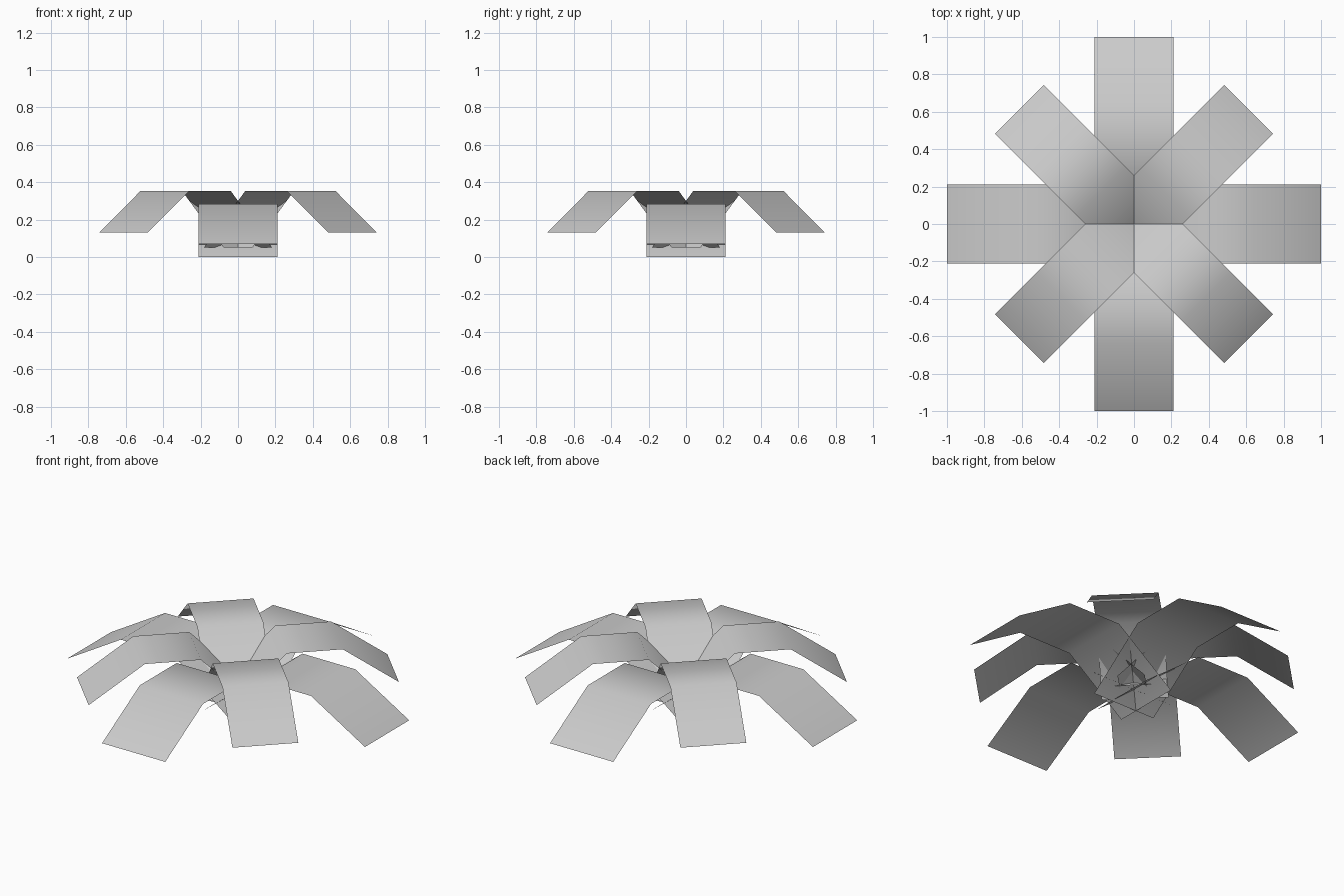
import bpy
import bmesh
import math
from mathutils import Matrix, Vector

cube = bpy.data.objects.get("Cube")
if cube:
    bpy.data.objects.remove(cube, do_unlink=True)

grey = bpy.data.materials.new("leaf_grey")
grey.use_nodes = True
colour = (0.6, 0.6, 0.6, 1)
grey.diffuse_color = colour
grey.node_tree.nodes["Principled BSDF"].inputs["Base Color"].default_value = colour


def leaf(name, profile, half_width, angle):
    """Bent strip of zero thickness running outward along the given angle."""
    turn = Matrix.Rotation(angle, 3, "Z")
    bm = bmesh.new()
    rows = [[bm.verts.new(turn @ Vector((r, side * half_width, z)))
             for side in (-1, 1)] for r, z in profile]
    for a, b in zip(rows, rows[1:]):
        bm.faces.new((a[0], b[0], b[1], a[1]))
    for face in bm.faces:
        face.smooth = True
    mesh = bpy.data.meshes.new(name)
    bm.to_mesh(mesh)
    bm.free()
    mesh.materials.append(grey)
    obj = bpy.data.objects.new(name, mesh)
    bpy.context.collection.objects.link(obj)


# (distance from centre, height): root, inner bend, outer bend, tip
lower_profile = [(-0.087, 0), (0.285, 0.283), (0.638, 0.283), (1, 0.07)]
upper_profile = [(-0.075, 0.05), (0.24, 0.354), (0.552, 0.354), (0.866, 0.13)]

# Lower ring of long leaves and upper ring of shorter leaves between them
for i in range(4):
    quarter = i * math.pi / 2
    leaf(f"lower_leaf_{i + 1}", lower_profile, 0.212, quarter)
    leaf(f"upper_leaf_{i + 1}", upper_profile, 0.184, quarter + math.pi / 4)
